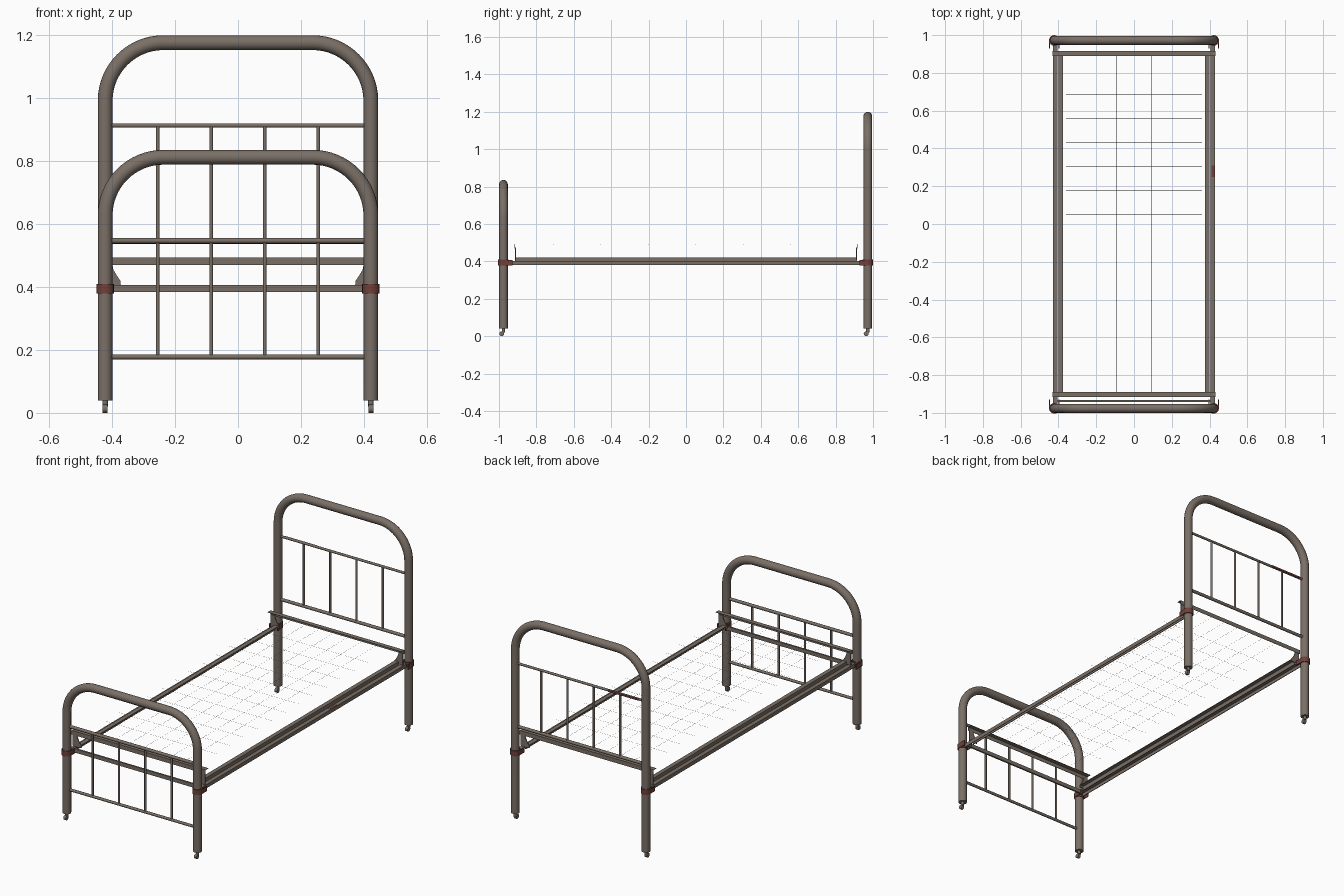
import bpy, bmesh, math

cube = bpy.data.objects.get("Cube")
if cube:
    bpy.data.objects.remove(cube)


def material(name, rgb):
    m = bpy.data.materials.new(name)
    m.use_nodes = True
    m.diffuse_color = (*rgb, 1)
    m.node_tree.nodes["Principled BSDF"].inputs["Base Color"].default_value = (*rgb, 1)
    return m


METAL = material("brown grey metal", (0.195, 0.16, 0.134))
RED = material("rust red", (0.16, 0.052, 0.042))
FOOT_Y, HEAD_Y, POST_X, TUBE = -0.976, 0.972, 0.422, 0.0235


def tubes(name, paths, radius, mat, res=4):
    """Round tubes swept along one or more polylines."""
    cu = bpy.data.curves.new(name, "CURVE")
    cu.dimensions = "3D"
    cu.bevel_depth, cu.bevel_resolution, cu.use_fill_caps = radius, res, True
    for path in paths:
        sp = cu.splines.new("POLY")
        sp.points.add(len(path) - 1)
        for p, co in zip(sp.points, path):
            p.co = (*co, 1)
    ob = bpy.data.objects.new(name, cu)
    bpy.context.collection.objects.link(ob)
    bpy.ops.object.select_all(action="DESELECT")
    ob.select_set(True)
    bpy.context.view_layer.objects.active = ob
    bpy.ops.object.convert(target="MESH")
    ob = bpy.context.object
    ob.data.materials.clear()
    ob.data.materials.append(mat)
    bpy.ops.object.shade_smooth_by_angle(angle=math.radians(40))


def prism(name, outline, axis, lo, hi, mat):
    """Extrude a 2D outline along x (outline in y,z) or y (outline in x,z)."""
    bm = bmesh.new()
    place = (lambda u, v, t: (t, u, v)) if axis == "x" else (lambda u, v, t: (u, t, v))
    face = bm.faces.new([bm.verts.new(place(u, v, lo)) for u, v in outline])
    ext = bmesh.ops.extrude_face_region(bm, geom=[face])
    moved = [g for g in ext["geom"] if isinstance(g, bmesh.types.BMVert)]
    bmesh.ops.translate(bm, verts=moved, vec=place(0, 0, hi - lo))
    bmesh.ops.recalc_face_normals(bm, faces=bm.faces)
    me = bpy.data.meshes.new(name)
    bm.to_mesh(me)
    bm.free()
    me.materials.append(mat)
    bpy.context.collection.objects.link(bpy.data.objects.new(name, me))


def angle_profile(outer, inner, top, bottom, t=0.004):
    """L section: flange on top, web on the outer side."""
    s = math.copysign(t, inner - outer)
    return [(outer, bottom), (outer, top), (inner, top), (inner, top - t),
            (outer + s, top - t), (outer + s, bottom)]


def rect(u0, u1, v0, v1):
    return [(u0, v0), (u1, v0), (u1, v1), (u0, v1)]


def board(name, y, top, upper, lower, r_up, r_low):
    """Bent tube frame with two cross bars and four spindles."""
    bend, arc = 0.185, []
    for i in range(17):
        a = math.pi / 2 * i / 16
        arc.append((POST_X - bend + bend * math.cos(a), y, top - bend + bend * math.sin(a)))
    half = [(POST_X, y, 0.04)] + arc
    tubes(name + "_frame", [half + [(-x, b, z) for x, b, z in reversed(half)]], TUBE, METAL, 6)
    for label, z, r in (("upper", upper, r_up), ("lower", lower, r_low)):
        tubes(f"{name}_{label}_bar", [[(-POST_X, y, z), (POST_X, y, z)]], r, METAL)
    tubes(name + "_spindles", [[(x, y, lower), (x, y, upper)]
                               for x in (-0.255, -0.085, 0.085, 0.255)], 0.006, METAL, 3)


board("headboard", HEAD_Y, 1.176, 0.913, 0.545, 0.007, 0.009)
board("footboard", FOOT_Y, 0.812, 0.547, 0.178, 0.009, 0.008)

for side, sx in (("left", 1), ("right", -1)):
    # Side rails: a long outer angle and a shorter, higher inner angle
    prism(f"{side}_outer_rail", angle_profile(sx * 0.428, sx * 0.404, 0.402, 0.38),
          "y", -0.96, 0.96, METAL)
    prism(f"{side}_inner_rail", angle_profile(sx * 0.4, sx * 0.375, 0.42, 0.392),
          "y", -0.914, 0.912, METAL)
    for end, y in (("head", HEAD_Y), ("foot", FOOT_Y)):
        sy = math.copysign(1, y)
        x = sx * POST_X
        # Red strap around the post with two thin ends reaching to the rail
        tubes(f"{end}_{side}_collar", [[(x, y, 0.379), (x, y, 0.41)]], 0.028, RED, 6)
        for label, dx in (("outer", 0.025), ("inner", -0.025)):
            cx = x + sx * dx
            prism(f"{end}_{side}_{label}_strap", rect(cx - 0.002, cx + 0.002, 0.379, 0.408),
                  "y", *sorted((y, sy * 0.928)), RED)
        # Caster stem and wheel
        tubes(f"{end}_{side}_caster_stem", [[(x, y, 0.02), (x, y, 0.045)]], 0.009, METAL)
        tubes(f"{end}_{side}_caster_wheel",
              [[(x - 0.008, y - 0.009, 0.013), (x + 0.008, y - 0.009, 0.013)]], 0.013, METAL)
        # Curved gusset holding the raised spring bar
        gusset = [(0.372, 0.405), (0.374, 0.42), (0.384, 0.435), (0.396, 0.455),
                  (0.4, 0.475), (0.427, 0.475), (0.427, 0.405)]
        prism(f"{end}_{side}_gusset", [(sx * u, v) for u, v in gusset],
              "y", sy * 0.91, sy * 0.915, METAL)

# Raised end bars carrying the wire base
for end, sy in (("head", 1), ("foot", -1)):
    prism(end + "_spring_bar", angle_profile(sy * 0.917, sy * 0.89, 0.494, 0.47, 0.002),
          "x", -0.432, 0.432, METAL)

# Low cross bar at the foot
prism("foot_cross_bar", rect(-0.942, -0.932, 0.384, 0.406), "x", -0.41, 0.41, METAL)

# Rust patches on top of one rail and on the back of the upper head bar
prism("rail_rust_patch", rect(0.25, 0.31, 0.4015, 0.403), "x", 0.41, 0.428, RED)
prism("head_bar_rust_patch", rect(HEAD_Y + 0.004, HEAD_Y + 0.008, 0.908, 0.918),
      "x", -0.38, -0.18, RED)

# Thin wire base: lengthwise and crosswise strands
xs = [i * 0.0915 for i in range(-3, 4)]
ys = [-0.71 + i * 0.127 for i in range(12)]
strands = [[(x, -0.9, 0.49), (x, 0.9, 0.49)] for x in xs]
strands += [[(-0.36, y, 0.489), (0.36, y, 0.489)] for y in ys]
tubes("wire_base", strands, 0.0004, METAL, 0)
